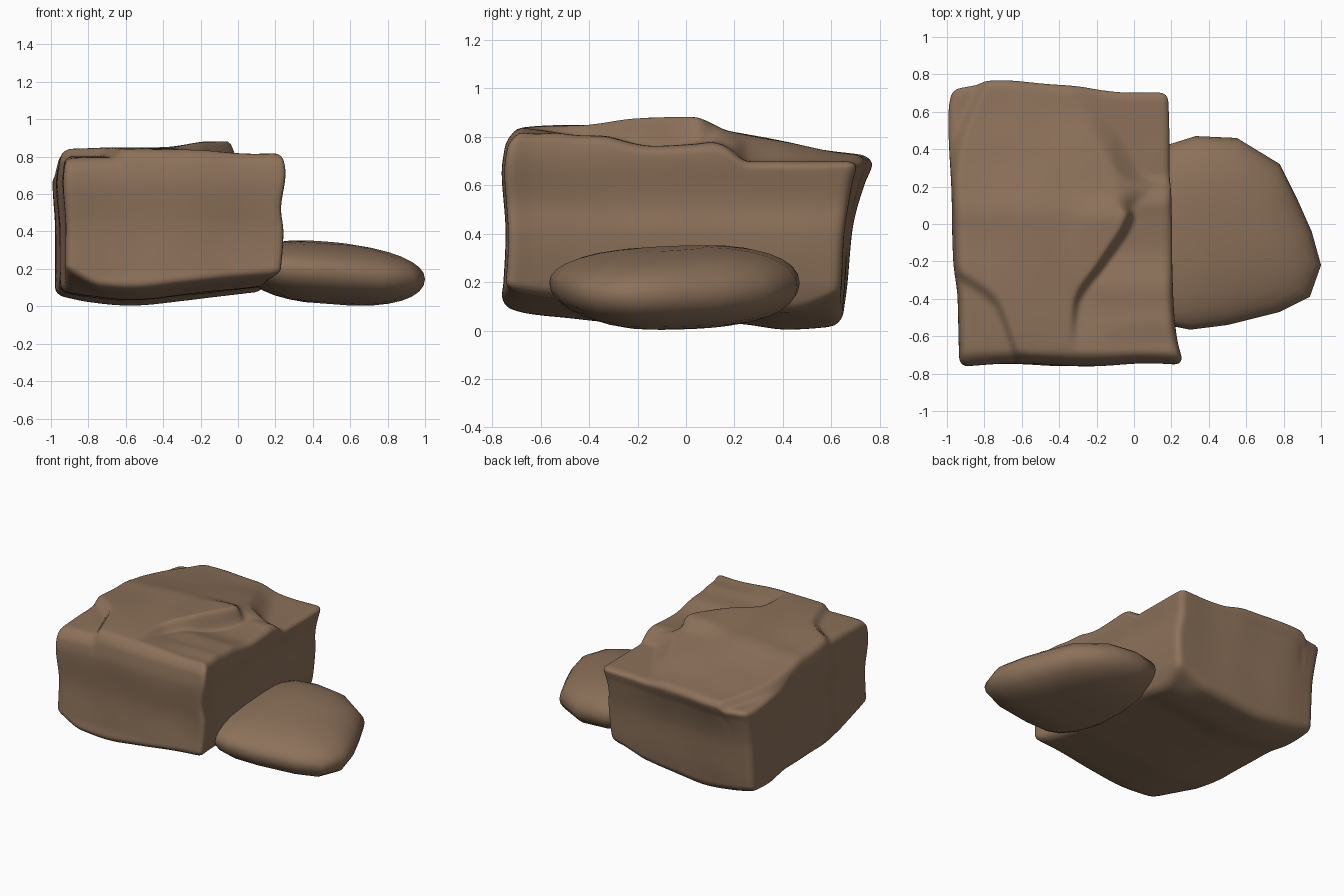
import bpy, bmesh, math
from mathutils import Vector, noise

if "Cube" in bpy.data.objects:
    bpy.data.objects.remove(bpy.data.objects["Cube"])

stone = bpy.data.materials.new("brown stone")
stone.diffuse_color = (0.262, 0.165, 0.102, 1)
stone.use_nodes = True
stone.node_tree.nodes["Principled BSDF"].inputs["Base Color"].default_value = stone.diffuse_color


def curve(t, pts):
    """Smooth (monotone Hermite) interpolation through (position, value) pairs."""
    if t <= pts[0][0]:
        return pts[0][1]
    if t >= pts[-1][0]:
        return pts[-1][1]
    sl = [(b[1] - a[1]) / (b[0] - a[0]) for a, b in zip(pts, pts[1:])]
    i = next(k for k in range(len(sl)) if t <= pts[k + 1][0])

    def tangent(k):
        if k == 0 or k == len(sl):
            return sl[min(k, len(sl) - 1)]
        p, q = sl[k - 1], sl[k]
        return 0 if p * q <= 0 else 2 * p * q / (p + q)
    w = pts[i + 1][0] - pts[i][0]
    s = (t - pts[i][0]) / w
    h = s * s * (3 - 2 * s)
    return (pts[i][1] * (1 - h) + pts[i + 1][1] * h
            + w * s * (1 - s) * (tangent(i) * (1 - s) - tangent(i + 1) * s))


def step(a, b, t):
    t = max(0, min(1, (t - a) / (b - a)))
    return t * t * (3 - 2 * t)


def finish(bm, name, angle):
    bmesh.ops.recalc_face_normals(bm, faces=bm.faces)
    me = bpy.data.meshes.new(name)
    bm.to_mesh(me)
    bm.free()
    me.materials.append(stone)
    ob = bpy.data.objects.new(name, me)
    bpy.context.collection.objects.link(ob)
    bpy.ops.object.select_all(action='DESELECT')
    bpy.context.view_layer.objects.active = ob
    ob.select_set(True)
    bpy.ops.object.shade_smooth_by_angle(angle=math.radians(angle))


# Chipped top of the big block
def top(x, y):
    z = curve(y, [(-.75, .8), (-.68, .838), (-.45, .848), (-.1, .85),
                  (.03, .85), (.2, .82), (.4, .78), (.6, .74), (.77, .72)])
    z -= .025 * step(-.45, -.85, x) * step(-.4, 0, y) * step(.8, .3, y)
    z += .03 * step(-.4, -.15, x) * step(-.5, -.3, y) * step(.18, .02, y)
    z -= .02 * step(-.3, .1, x) * step(-.5, -.65, y)
    # long ridge with a scoop on its right
    ridge = curve(y, [(-.6, -.34), (-.43, -.325), (-.2, -.178), (0, -.05), (.05, -.035),
                      (.13, -.1), (.3, -.12)])
    drop = curve(y, [(-.68, 0), (-.5, .035), (-.35, .07), (-.12, .12), (.03, .11),
                     (.14, .065), (.24, .06), (.34, .05)])
    z -= drop * step(ridge - .01, ridge + .04 + .2 * step(.06, .2, y), x)
    # sunken back right corner
    edge = curve(y, [(.2, .02), (.25, -.07), (.45, -.2), (.68, -.33)])
    sunk = step(edge - .02, edge + .17, x) * step(.15, .26, y)
    z += (.698 - z) * sunk
    # chipped front left and back left corners
    line = curve(x, [(-.95, -.25), (-.75, -.4), (-.68, -.55), (-.62, -.74), (-.58, -.9)])
    z -= .045 * step(line + .02, line - .05, y)
    line = curve(y, [(.15, -.97), (.45, -.91), (.75, -.79)])
    z -= .045 * step(line + .01, line - .05, x) * step(.1, .3, y)
    return z


# Uneven underside, worn up at the corners
def bottom(x, y):
    z = (curve(y, [(-.77, .095), (-.65, .065), (-.5, .05), (-.3, .03), (.2, .025), (.42, 0),
                   (.58, .01), (.7, .05)])
         + curve(x, [(-.96, .055), (-.8, .025), (-.57, .003), (-.3, .03), (0, .065), (.2, .085)]))
    z += .06 * step(-.72, -.94, x) * step(-.4, -.72, y)
    return z + .05 * step(.45, .7, y) * step(-.1, .15, x)


# Four side walls
def right(y, z):
    return (curve(y, [(-.75, .255), (-.6, .22), (-.4, .2), (.2, .188), (.7, .178)])
            + curve(z, [(.08, -.05), (.2, -.015), (.4, 0), (.52, -.012), (.72, .01), (.8, 0)]))


def left(y, z):
    return (curve(y, [(-.75, -.92), (-.4, -.928), (-.2, -.95), (.2, -.96), (.6, -.978), (.75, -.955)])
            + curve(z, [(.08, 0), (.4, 0), (.66, -.015), (.85, .01)]))


def back(x, z):
    bulge = curve(x, [(-.95, .03), (-.73, .065), (-.4, .04), (0, 0), (.18, -.003)])
    return (.705 + bulge * curve(z, [(.1, .3), (.4, .4), (.69, 1)])
            + curve(z, [(.05, -.075), (.2, -.06), (.4, -.05), (.6, -.02), (.69, 0), (.8, 0)]))


def front(x, z):
    return (curve(z, [(.1, -.765), (.2, -.748), (.4, -.738), (.65, -.752), (.82, -.728)])
            + .008 * math.sin(9 * x + 1))


def wall(lo, hi, t):
    return lo + (hi - lo) * (t + 1) / 2


# Big block: rounded cube grid warped between its walls
half, rad = Vector((.6, .75, .38)), .045
bm = bmesh.new()
bmesh.ops.create_cube(bm, size=2)
bmesh.ops.subdivide_edges(bm, edges=bm.edges[:], cuts=79, use_grid_fill=True)
for v in bm.verts:
    p = Vector([v.co[i] * half[i] for i in range(3)])
    core = Vector([max(-half[i] + rad, min(half[i] - rad, p[i])) for i in range(3)])
    d = p - core
    if d.length > 1e-6:
        p = core + d.normalized() * max(abs(c) for c in d)
    u, w, h = (p[i] / half[i] for i in range(3))
    x, y, z = -.38 + .58 * u, .75 * w, .44 + .36 * h
    for _ in range(3):
        x, y, z = (wall(left(y, z), right(y, z), u), wall(front(x, z), back(x, z), w),
                   wall(bottom(x, y), top(x, y), h))
    q = Vector((x, y, z))
    v.co = q + noise.noise_vector(q * 3.5) * .005
bmesh.ops.smooth_vert(bm, verts=bm.verts[:], factor=.5,
                      use_axis_x=True, use_axis_y=True, use_axis_z=True)
finish(bm, "large_block_rock", 60)

# Small flat rock: rings of one outline stacked into a pillow
outline = [(1, -.22), (.95, -.04), (.87, .14), (.78, .32), (.55, .46), (.33, .47), (.17, .42),
           (.05, .25), (.02, 0), (.03, -.25), (.1, -.45), (.2, -.545), (.3, -.565), (.5, -.54),
           (.78, -.47), (.94, -.39)]
cx, cy = .48, -.06
bm = bmesh.new()
rings = []
levels = 16
for j in range(1, levels):
    a = -math.pi / 2 + math.pi * j / levels
    s = math.cos(a) ** .8
    rise = math.copysign(abs(math.sin(a)) ** .95, a)
    ring = []
    for ox, oy in outline:
        x, y = cx + (ox - cx) * s, cy + (oy - cy) * s
        mid = .185 - .075 * (x - cx)
        z = mid + rise * (.16 + .04 * y if rise > 0 else .175)
        ring.append(bm.verts.new((x, y, max(z, .003))))
    rings.append(ring)
n = len(outline)
for r0, r1 in zip(rings, rings[1:]):
    for i in range(n):
        bm.faces.new((r0[i], r0[(i + 1) % n], r1[(i + 1) % n], r1[i]))
bm.faces.new(rings[0])
bm.faces.new(rings[-1])
finish(bm, "small_flat_rock", 60)
